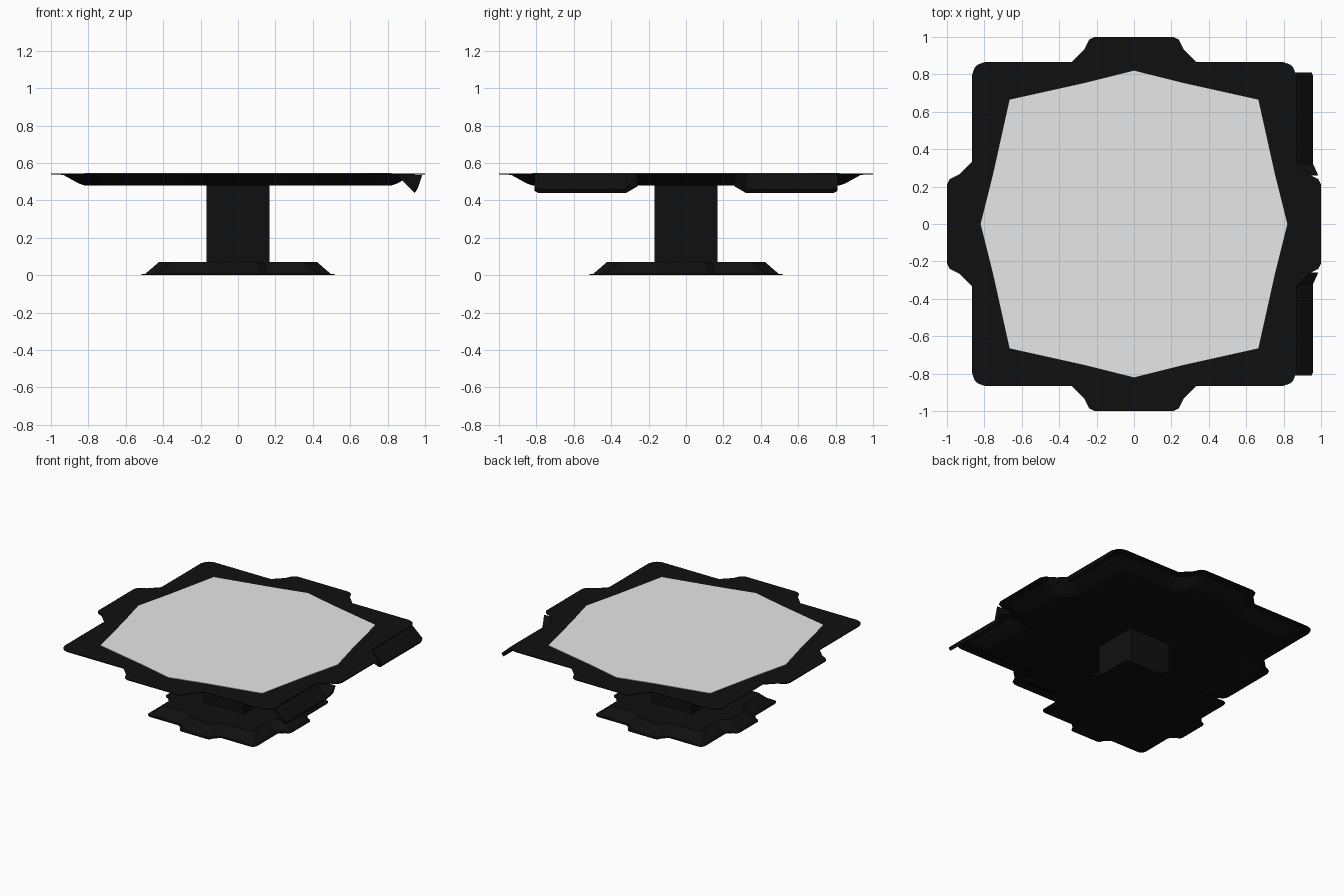
import bpy, bmesh

cube = bpy.data.objects.get("Cube")
if cube:
    bpy.data.objects.remove(cube, do_unlink=True)


def material(name, rgb):
    m = bpy.data.materials.new(name)
    m.use_nodes = True
    m.diffuse_color = (*rgb, 1)
    m.node_tree.nodes["Principled BSDF"].inputs["Base Color"].default_value = (*rgb, 1)
    return m


BLACK = material("black", (0.005, 0.005, 0.005))
PALE = material("pale_grey", (0.8, 0.8, 0.8))


def loft(name, rings, mat):
    """Closed solid through matching rings of points, capped at both ends."""
    bm = bmesh.new()
    loops = [[bm.verts.new(p) for p in ring] for ring in rings]
    for a, b in zip(loops, loops[1:]):
        for i in range(len(a)):
            j = (i + 1) % len(a)
            bm.faces.new((a[i], a[j], b[j], b[i]))
    bm.faces.new(loops[0])
    bm.faces.new(loops[-1])
    bmesh.ops.recalc_face_normals(bm, faces=bm.faces)
    mesh = bpy.data.meshes.new(name)
    bm.to_mesh(mesh)
    bm.free()
    mesh.materials.append(mat)
    ob = bpy.data.objects.new(name, mesh)
    bpy.context.collection.objects.link(ob)
    return ob


def four_fold(quarter):
    """Repeat a quarter outline by 90 degree turns."""
    pts = []
    for turn in range(4):
        pts += quarter
        quarter = [(-y, x) for x, y in quarter]
    return pts


def stack(outline, profile):
    return [[(x * s, y * s, z) for x, y in outline] for s, z in profile]


# Square outline with rounded corners and a tab on each side
half = [(1, 0.21), (0.985, 0.24), (0.935, 0.265), (0.865, 0.335),
        (0.865, 0.80), (0.852, 0.835)]
outline = four_fold(half + [(y, x) for x, y in reversed(half)])

# Table top with thin lip, sloping underside
loft("table_top", stack(outline, [(1, 0.545), (1, 0.539), (0.935, 0.537),
                                  (0.85, 0.49), (0.82, 0.48)]), BLACK)

# Pale playing surface
surface = four_fold([(0.82, 0), (0.755, 0.26), (0.665, 0.665), (0.26, 0.755)])
loft("surface_panel", stack(surface, [(1, 0.543), (1, 0.548)]), PALE)

# Square column
column = four_fold([(0.168, 0.168)])
loft("column", stack(column, [(1, 0.06), (1, 0.485)]), BLACK)

# Foot, a smaller version of the top turned upside down
loft("foot", stack(outline, [(0.515, 0), (0.515, 0.006), (0.495, 0.008),
                             (0.435, 0.06), (0.425, 0.07)]), BLACK)

# Two thin drooping flaps on the left edge
flap = [(0.85, 0.535), (0.87, 0.542), (0.958, 0.46), (0.945, 0.44)]
inner = [(0.85, 0.535), (0.87, 0.542), (0.985, 0.535), (0.965, 0.475)]
tip = [(0.85, 0.535), (0.87, 0.542), (0.95, 0.47), (0.937, 0.45)]
for side, label in ((1, "back"), (-1, "front")):
    sections = [(0.81, tip), (0.79, flap), (0.32, flap), (0.26, inner)]
    loft(label + "_flap", [[(x, side * y, z) for x, z in sec]
                           for y, sec in sections], BLACK)
